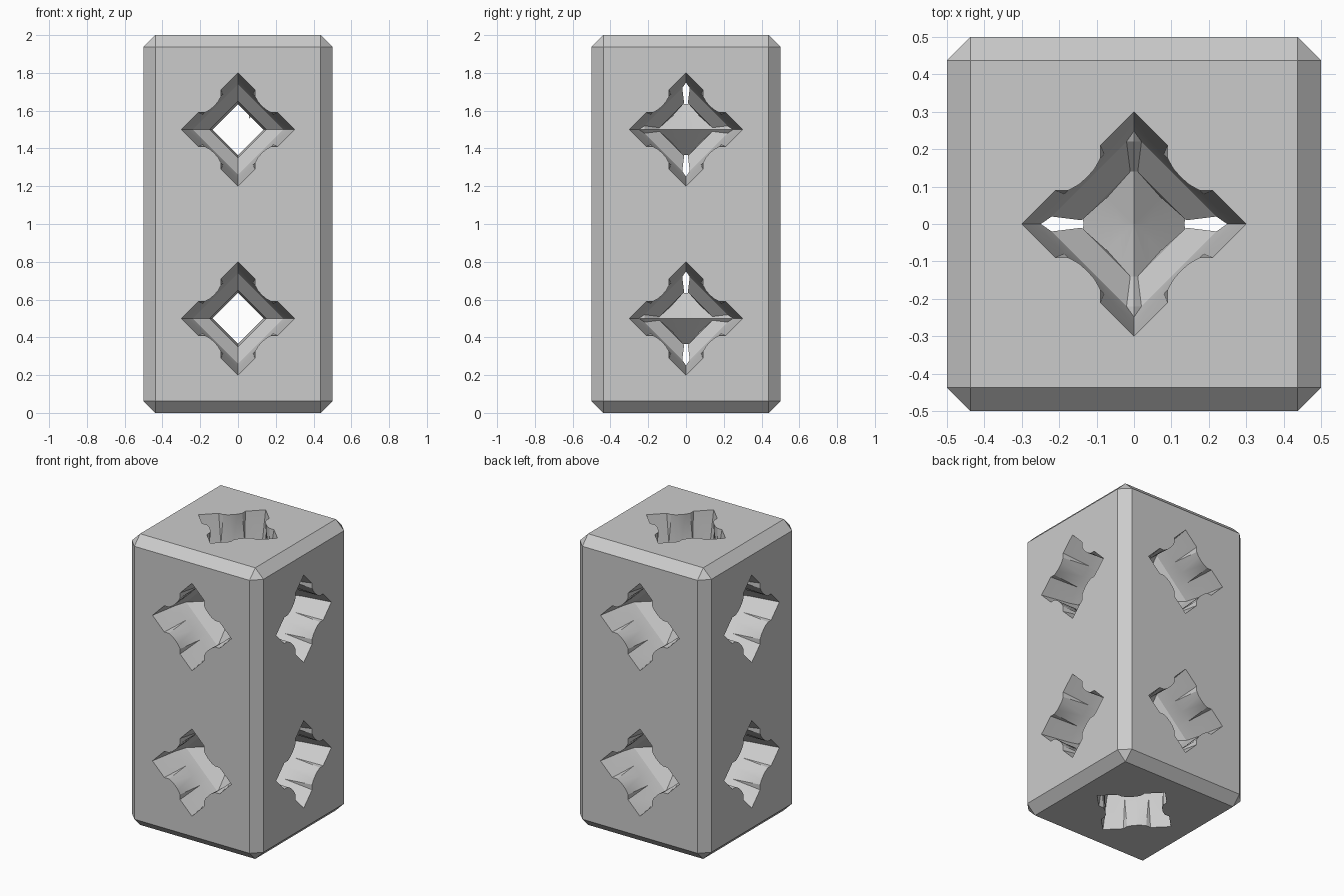
import bpy, bmesh, math
from mathutils import Matrix, Vector

cube = bpy.data.objects.get("Cube")
if cube:
    bpy.data.objects.remove(cube, do_unlink=True)

grey = bpy.data.materials.new("plain_grey")
grey.use_nodes = True
colour = (0.6, 0.6, 0.6, 1)
grey.diffuse_color = colour
grey.node_tree.nodes["Principled BSDF"].inputs["Base Color"].default_value = colour

# One quarter of the four-armed socket mouth
MOUTH = [(0, .3), (.09, .21), (.09, .175), (.105, .148),
         (.125, .125), (.148, .105), (.175, .09), (.21, .09)]
# Socket depth and diamond radius; None keeps the mouth outline
PROFILE = [(0, None), (.2, .265), (.28, .24), (.36, .15), (.5, .135)]


def add_object(name, bm):
    mesh = bpy.data.meshes.new(name)
    bmesh.ops.recalc_face_normals(bm, faces=bm.faces)
    bm.to_mesh(mesh)
    bm.free()
    mesh.materials.append(grey)
    obj = bpy.data.objects.new(name, mesh)
    bpy.context.collection.objects.link(obj)
    return obj


def outline(radius):
    """Mouth outline, or a diamond with matching points."""
    points = []
    for quarter in range(4):
        turn = Matrix.Rotation(-quarter * math.pi / 2, 2)
        for x, y in MOUTH:
            scale = 1 if radius is None else radius / (x + y)
            points.append(turn @ Vector((x * scale, y * scale)))
    return points


def socket_cutter(name, cells, matrix):
    """Through tunnel along local z, one waisted length per cell."""
    stations = [(-.02, None)]
    for cell in range(cells):
        stations += [(cell + d, r) for d, r in PROFILE]
        stations += [(cell + 1 - d, r) for d, r in PROFILE[-2:0:-1]]
    stations += [(cells, None), (cells + .02, None)]
    bm = bmesh.new()
    rings = [[bm.verts.new((p.x, p.y, z)) for p in outline(r)]
             for z, r in stations]
    count = len(rings[0])
    for low, high in zip(rings, rings[1:]):
        for i in range(count):
            j = (i + 1) % count
            bm.faces.new((low[i], low[j], high[j], high[i]))
    bm.faces.new(rings[0])
    bm.faces.new(rings[-1])
    bmesh.ops.triangulate(bm, faces=bm.faces[:])
    bm.transform(matrix)
    cutter = add_object(name, bm)
    cutter.hide_render = True
    return cutter


# Chamfered two-cell block
bm = bmesh.new()
bmesh.ops.create_cube(bm, size=1)
bm.transform(Matrix.Translation((0, 0, 1)) @ Matrix.Diagonal((1, 1, 2, 1)))
bmesh.ops.bevel(bm, geom=bm.edges[:], offset=.0625, segments=1, affect='EDGES')
block = add_object("connector_block", bm)

# Socket tunnels through every side
cutters = [socket_cutter("vertical_cutter", 2, Matrix.Identity(4))]
for z in (.5, 1.5):
    centre = Matrix.Translation((0, 0, z))
    inward = Matrix.Translation((0, 0, -.5))
    for axis in "XY":
        turn = Matrix.Rotation(math.pi / 2, 4, 'Y' if axis == "X" else 'X')
        cutters.append(socket_cutter("side_cutter", 1, centre @ turn @ inward))

bpy.context.view_layer.objects.active = block
block.select_set(True)
for cutter in cutters:
    mod = block.modifiers.new("socket", 'BOOLEAN')
    mod.operation = 'DIFFERENCE'
    mod.solver = 'EXACT'
    mod.object = cutter
    bpy.ops.object.modifier_apply(modifier=mod.name)
    bpy.data.objects.remove(cutter, do_unlink=True)

bpy.ops.object.shade_smooth_by_angle(angle=math.radians(25))
